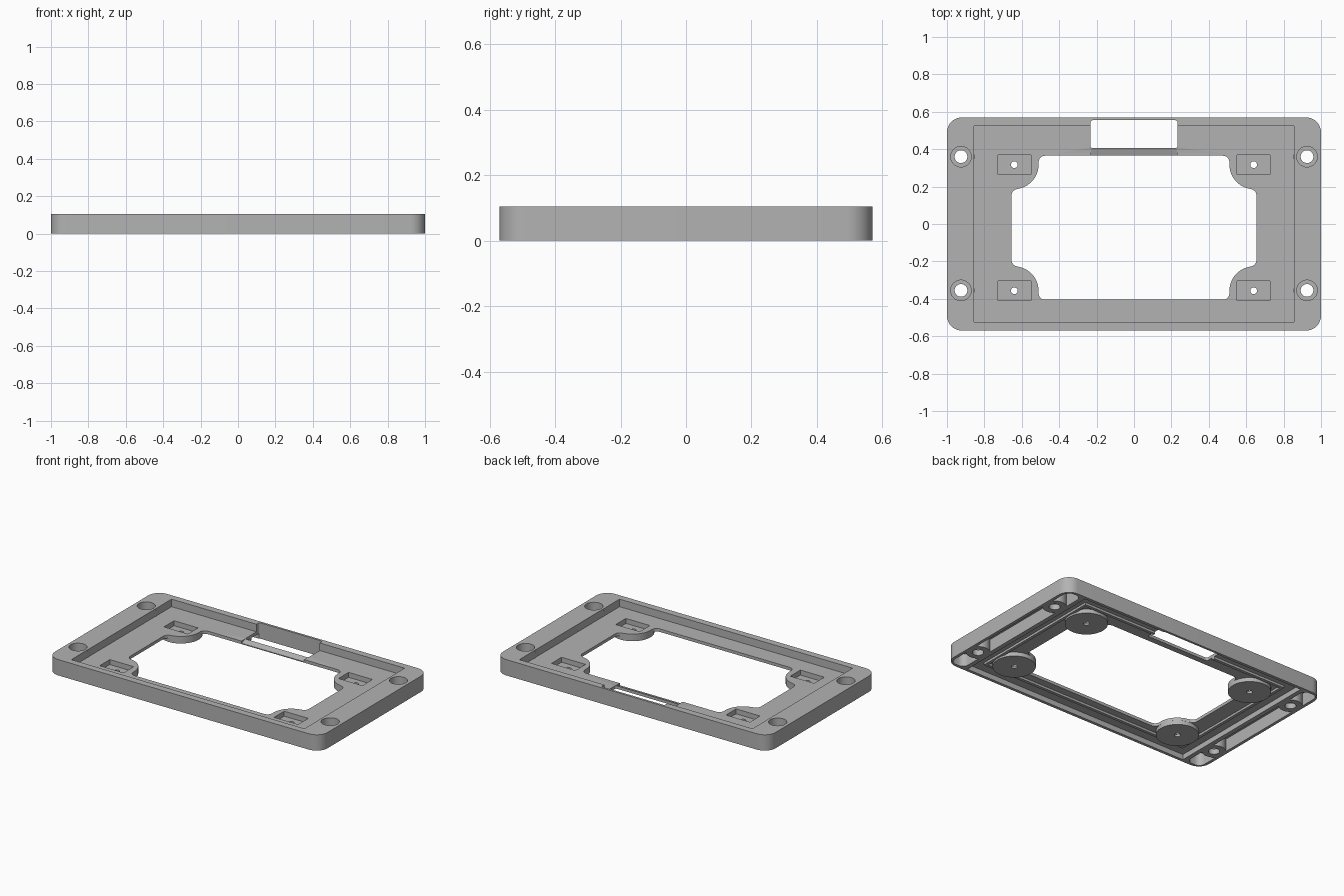
import bpy, bmesh
from math import cos, sin, radians

old = bpy.data.objects.get("Cube")
if old:
    bpy.data.objects.remove(old, do_unlink=True)

grey = bpy.data.materials.new("mid_grey")
grey.diffuse_color = (0.45, 0.45, 0.45, 1)
grey.use_nodes = True
grey.node_tree.nodes["Principled BSDF"].inputs["Base Color"].default_value = (0.45, 0.45, 0.45, 1)


def arc(cx, cy, r, a0, a1, n=8):
    return [(cx + r * cos(radians(a0 + (a1 - a0) * i / n)),
             cy + r * sin(radians(a0 + (a1 - a0) * i / n))) for i in range(n + 1)]


def rounded(x0, x1, y0, y1, r):
    return (arc(x1 - r, y1 - r, r, 0, 90) + arc(x0 + r, y1 - r, r, 90, 180)
            + arc(x0 + r, y0 + r, r, 180, 270) + arc(x1 - r, y0 + r, r, 270, 360))


def rect(x0, x1, y0, y1):
    return [(x0, y0), (x1, y0), (x1, y1), (x0, y1)]


def circle(x, y, r):
    return arc(x, y, r, 0, 360, 32)[:-1]


def prism(name, pts, lo, hi, along_x=False):
    """Extrude a profile upward, or a (y, z) profile along x."""
    bm = bmesh.new()
    place = (lambda p, t: (t, p[0], p[1])) if along_x else (lambda p, t: (p[0], p[1], t))
    rings = [[bm.verts.new(place(p, t)) for p in pts] for t in (lo, hi)]
    bm.faces.new(rings[0])
    bm.faces.new(rings[1])
    n = len(pts)
    for i in range(n):
        j = (i + 1) % n
        bm.faces.new((rings[0][i], rings[0][j], rings[1][j], rings[1][i]))
    bmesh.ops.recalc_face_normals(bm, faces=bm.faces)
    mesh = bpy.data.meshes.new(name)
    bm.to_mesh(mesh)
    bm.free()
    mesh.materials.append(grey)
    ob = bpy.data.objects.new(name, mesh)
    bpy.context.collection.objects.link(ob)
    return ob


def combine(tool, operation):
    """Apply a boolean to the frame and discard the tool."""
    tool.hide_render = True
    mod = frame.modifiers.new("shape", 'BOOLEAN')
    mod.operation, mod.solver, mod.object = operation, 'EXACT', tool
    bpy.context.view_layer.objects.active = frame
    bpy.ops.object.modifier_apply(modifier=mod.name)
    bpy.data.objects.remove(tool, do_unlink=True)


def cut(*args, **kw):
    combine(prism("cutter", *args, **kw), 'DIFFERENCE')


def add(*args, **kw):
    combine(prism("addition", *args, **kw), 'UNION')


TOP, FLOOR, UNDER = 0.105, 0.055, 0.035
screws = [(sx * 0.925, y) for sx in (-1, 1) for y in (-0.355, 0.36)]
mounts = [(sx * 0.64, y) for sx in (-1, 1) for y in (-0.357, 0.317)]

# Outer block with the shallow tray on top and the hollow underside
frame = prism("mounting_frame", rounded(-1, 1, -0.57, 0.57, 0.08), 0, TOP)
cut(rect(-0.855, 0.855, -0.525, 0.525), FLOOR, 0.2)
cut(rect(-0.845, 0.845, -0.55, 0.55), -0.1, UNDER)
for x0, x1 in ((-0.98, -0.875), (0.875, 0.98)):
    cut(rounded(x0, x1, -0.55, 0.55, 0.04), -0.1, 0.085)

# Thin stiffening ridge beneath the tray
ridge = prism("ridge", rect(-0.78, 0.78, -0.475, 0.475), 0.02, 0.045)
hole = prism("ridge_hole", rect(-0.76, 0.76, -0.455, 0.455), 0, 0.1)
mod = ridge.modifiers.new("ring", 'BOOLEAN')
mod.operation, mod.solver, mod.object = 'DIFFERENCE', 'EXACT', hole
bpy.context.view_layer.objects.active = ridge
bpy.ops.object.modifier_apply(modifier=mod.name)
bpy.data.objects.remove(hole, do_unlink=True)
combine(ridge, 'UNION')

# Screw bosses and round mounting pads
for x, y in screws:
    add(circle(x, y, 0.072), 0, 0.095)
for x, y in mounts:
    add(circle(x, y, 0.13), 0.008, 0.045)

# Central opening, scalloped around the pads
quarter = (arc(0.62, 0.172, 0.035, 0, 90) + arc(0.64, 0.337, 0.13, 260, 180, 14)
           + arc(0.475, 0.35, 0.035, 0, 90))
opening = []
for sx, sy in ((1, 1), (-1, 1), (-1, -1), (1, -1)):
    part = [(sx * x, sy * y - 0.02) for x, y in quarter]
    opening += part if sx * sy > 0 else part[::-1]
cut(opening, -0.1, 0.2)

# Rear connector window with a sloping sill
cut(rounded(-0.232, 0.232, 0.405, 0.555, 0.012), -0.1, 0.2)
cut([(0.35, 0.036), (0.41, 0.056), (0.41, 0.08), (0.35, 0.08)], -0.23, 0.23, along_x=True)

# Counterbored screw holes
for x, y in screws:
    cut(circle(x, y, 0.055), 0.035, 0.2)
    cut(circle(x, y, 0.034), -0.1, 0.2)

# Rectangular nut pockets with pilot holes
for x, y in mounts:
    cut(rect(x - 0.088, x + 0.088, y - 0.053, y + 0.053), 0.022, 0.2)
    cut(circle(x, y, 0.018), -0.1, 0.2)

bpy.ops.object.select_all(action='DESELECT')
frame.select_set(True)
bpy.context.view_layer.objects.active = frame
bpy.ops.object.shade_smooth_by_angle(angle=radians(30))
